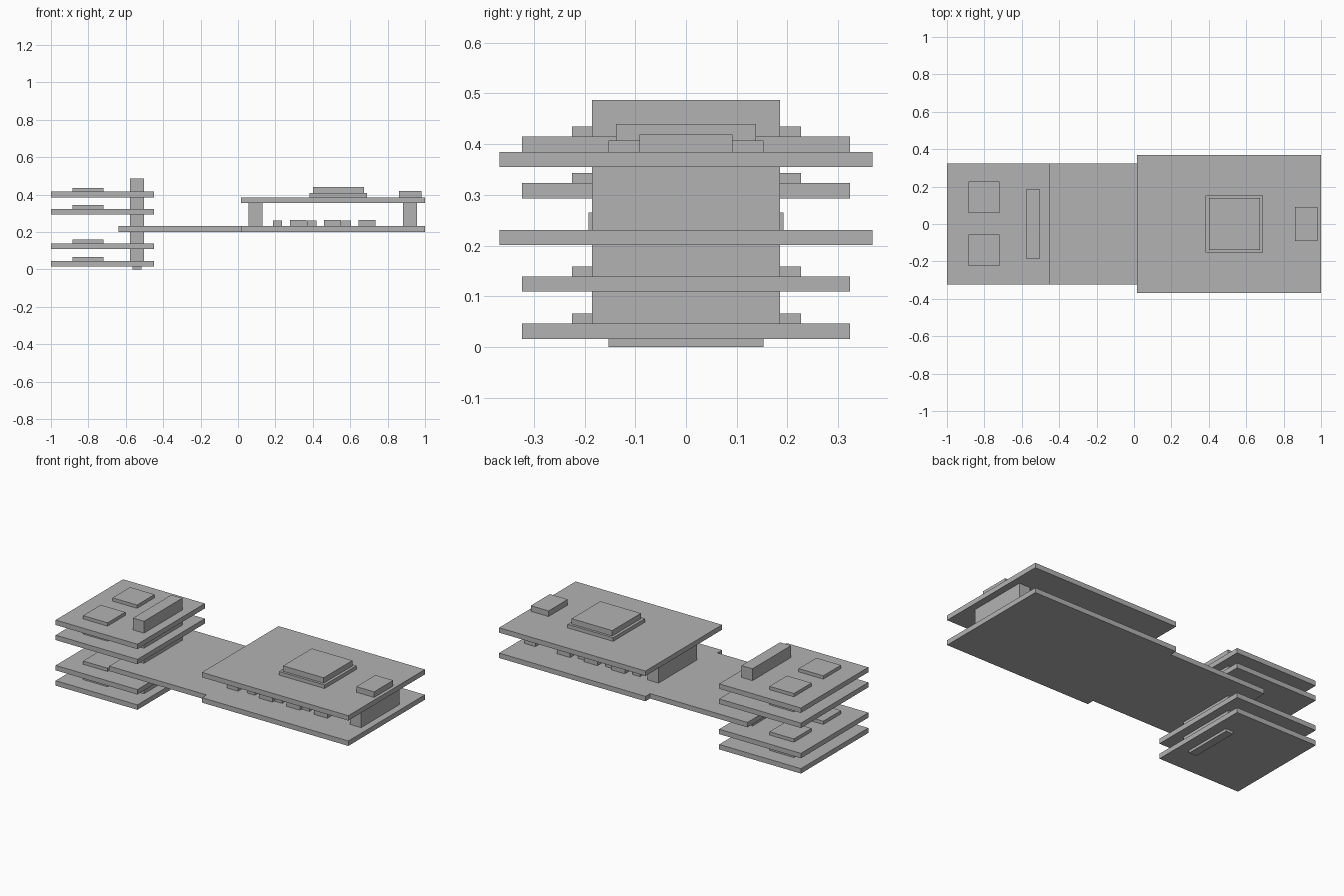
import bpy
import bmesh

default = bpy.data.objects.get("Cube")
if default:
    bpy.data.objects.remove(default, do_unlink=True)

GREY = (0.448, 0.448, 0.448, 1)
mat = bpy.data.materials.new("plain grey")
mat.use_nodes = True
mat.diffuse_color = GREY
mat.node_tree.nodes["Principled BSDF"].inputs["Base Color"].default_value = GREY


def block(name, xs, ys, zs):
    """Box between pairs of limits; a single y number means symmetric."""
    if not isinstance(ys, tuple):
        ys = (-ys, ys)
    bm = bmesh.new()
    bmesh.ops.create_cube(bm, size=1)
    for v in bm.verts:
        v.co = [lim[0] if c < 0 else lim[1] for c, lim in zip(v.co, (xs, ys, zs))]
    mesh = bpy.data.meshes.new(name)
    bm.to_mesh(mesh)
    bm.free()
    mesh.materials.append(mat)
    obj = bpy.data.objects.new(name, mesh)
    bpy.context.collection.objects.link(obj)
    return obj


THICK = 0.03
BASE = 0.201
BASE_TOP = BASE + THICK
UPPER = 0.355
UPPER_TOP = UPPER + THICK

# Main board: narrow tongue and wide end
block("base_board_narrow", (-0.64, 0.015), 0.324, (BASE, BASE_TOP))
block("base_board_wide", (0.015, 1.0), 0.368, (BASE, BASE_TOP))

# Stacked cards, each with a pair of chips
cards = (0.016, 0.109, 0.293, 0.385)
for i, z in enumerate(cards):
    top = z + THICK
    block(f"card_{i + 1}", (-1.0, -0.45), 0.324, (z, top))
    for side, ys in (("left", (-0.225, -0.055)), ("right", (0.058, 0.227))):
        block(f"card_{i + 1}_chip_{side}", (-0.885, -0.72), ys, (top, top + 0.02))

# Stacking connectors fill the gaps between the boards
levels = sorted(cards + (BASE,))
ends = levels[1:] + [0.487]
for i, (low, high) in enumerate(zip(levels, ends)):
    block(f"stack_connector_{i + 1}", (-0.577, -0.503), 0.185, (low + THICK, high))
block("bottom_connector", (-0.565, -0.515), 0.153, (0, cards[0]))

# Upper board on two long connectors
block("upper_board", (0.015, 1.0), 0.368, (UPPER, UPPER_TOP))
for name, x in (("inner", 0.055), ("outer", 0.883)):
    block(f"board_connector_{name}", (x, x + 0.075), 0.185, (BASE_TOP, UPPER))

# Processor and small socket on the upper board
block("processor_base", (0.383, 0.69), 0.153, (UPPER_TOP, 0.407))
block("processor_lid", (0.4, 0.673), 0.138, (0.407, 0.44))
block("top_socket", (0.86, 0.98), 0.092, (UPPER_TOP, 0.419))

# Alternating wide and narrow parts between the two boards
for i in range(3):
    shift = i * 0.184
    block(f"wide_component_{i + 1}", (0.277 + shift, 0.367 + shift), 0.192, (BASE_TOP, 0.265))
    block(f"narrow_component_{i + 1}", (0.186 + shift, 0.236 + shift), 0.175, (BASE_TOP, 0.26))
